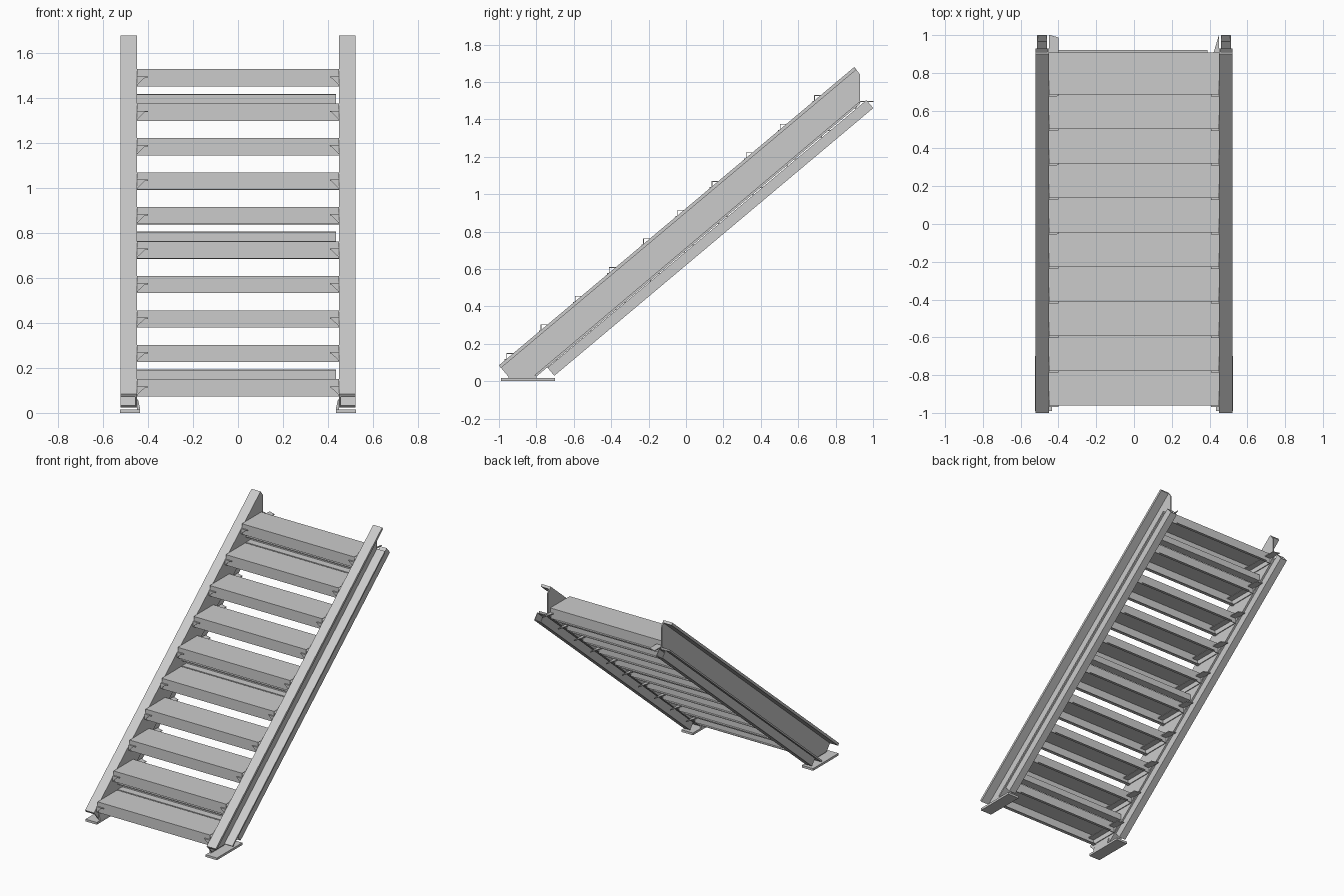
import bpy, bmesh, math
from mathutils import Vector

cube = bpy.data.objects.get("Cube")
if cube:
    bpy.data.objects.remove(cube, do_unlink=True)

steel = bpy.data.materials.new("light grey steel")
steel.use_nodes = True
steel.diffuse_color = (0.6, 0.6, 0.6, 1)
steel.node_tree.nodes["Principled BSDF"].inputs["Base Color"].default_value = (0.6, 0.6, 0.6, 1)


def finish(name, bm):
    bmesh.ops.recalc_face_normals(bm, faces=bm.faces[:])
    me = bpy.data.meshes.new(name)
    bm.to_mesh(me)
    bm.free()
    me.materials.append(steel)
    ob = bpy.data.objects.new(name, me)
    bpy.context.collection.objects.link(ob)
    return ob


def prism(name, pts, axis, a, b):
    """Extrude a flat outline along an axis from a to b."""
    def place(p):
        v = list(p)
        v.insert(axis, a)
        return v
    bm = bmesh.new()
    face = bm.faces.new([bm.verts.new(place(p)) for p in pts])
    ext = bmesh.ops.extrude_face_region(bm, geom=[face])
    step = Vector((0, 0, 0))
    step[axis] = b - a
    bmesh.ops.translate(bm, vec=step, verts=[g for g in ext["geom"] if isinstance(g, bmesh.types.BMVert)])
    return finish(name, bm)


def folded_sheet(name, path, x0, x1, thick):
    """Bend a sheet along a y-z path, running from x0 to x1."""
    bm = bmesh.new()
    rows = [[bm.verts.new((x, y, z)) for x in (x0, x1)] for y, z in path]
    for p, q in zip(rows, rows[1:]):
        bm.faces.new((p[0], p[1], q[1], q[0]))
    ob = finish(name, bm)
    mod = ob.modifiers.new("thickness", "SOLIDIFY")
    mod.thickness = thick
    mod.offset = 0
    return ob


def box(name, lo, hi):
    return prism(name, [(lo[1], lo[2]), (hi[1], lo[2]), (hi[1], hi[2]), (lo[1], hi[2])], 0, lo[0], hi[0])


SLOPE = 0.841
along = Vector((0, 1, SLOPE)).normalized()
normal = Vector((0, -along.z, along.y))

for side, s in (("left", 1), ("right", -1)):
    # Channel stringer: web and two outward flanges
    prism(side + "_stringer_web",
          [(-1, .085), (-.95, .025), (-.80, .025), (.93, 1.485), (.93, 1.64), (.90, 1.68)],
          0, s * .45, s * .458)
    prism(side + "_upper_flange",
          [(-1, .085), (.90, 1.68), (.91, 1.665), (-.99, .07)], 0, s * .45, s * .522)
    prism(side + "_lower_flange",
          [(-.80, .025), (.93, 1.482), (.93, 1.497), (-.81, .032)], 0, s * .45, s * .522)

    # Hollow square rail under the stringer
    bm = bmesh.new()
    rings = []
    for base in (Vector((0, -.74, .072)), Vector((0, .965, 1.503))):
        ring = []
        for x, n in ((.46, 0), (.513, 0), (.513, -.056), (.46, -.056)):
            ring.append(bm.verts.new(base + normal * n + Vector((s * x, 0, 0))))
        rings.append(ring)
    for i in range(4):
        j = (i + 1) % 4
        bm.faces.new((rings[0][i], rings[0][j], rings[1][j], rings[1][i]))
    rail = finish(side + "_under_rail", bm)
    mod = rail.modifiers.new("wall", "SOLIDIFY")
    mod.thickness = .006
    mod.offset = -1

    # Foot plate and its upright clip
    xs = sorted((s * .435, s * .525))
    box(side + "_foot_plate", (xs[0], -.99, .0), (xs[1], -.70, .016))
    prism(side + "_foot_clip", [(s * .435, .016), (s * .45, .016), (s * .45, .06), (s * .445, .06)],
          1, -.95, -.80)

# Treads with folded lips, and the brackets carrying them
for i in range(10):
    y, z = -.958 + .1828 * i, .148 + .1533 * i
    folded_sheet("tread_%d" % (i + 1),
                 [(y + .022, z - .073), (y, z - .073), (y, z), (y + .218, z), (y + .218, z - .073)],
                 -.449, .449, .005)
    box("tread_rear_lip_%d" % (i + 1), (-.40, y + .218, z - .075), (.39, y + .235, z - .070))
    h = z - .03
    # Square-ended shelf on the right, pointed shelf on the left
    shelves = {-1: [(-.45, y - .01), (-.40, y - .01), (-.40, y + .30), (-.45, y + .315)],
               1: [(.45, y - .01), (.41, y - .01), (.42, y + .215), (.45, y + .315)]}
    for side, s in (("left", 1), ("right", -1)):
        prism("%s_bracket_shelf_%d" % (side, i + 1), shelves[s], 2, h - .006, h)
        prism("%s_bracket_leg_%d" % (side, i + 1),
              [(y - .01, h), (y + .25, h), (y + .22, h - .04), (y - .01, h - .04)],
              0, s * .444, s * .45)
        prism("%s_bracket_gusset_%d" % (side, i + 1),
              [(s * .45, h), (s * .408, h), (s * .45, h - .04)], 1, y - .012, y - .006)

    # Cross ties under every fourth tread
    if i % 4 == 1 or i == 9:
        if i in (1, 5, 9):
            ty, tz = y + .045, z - .153
            folded_sheet("cross_tie_%d" % (i // 4 + 1),
                         [(ty, tz), (ty + .055, tz), (ty + .055, tz + .042), (ty, tz + .042)],
                         -.45, .437, .006)
